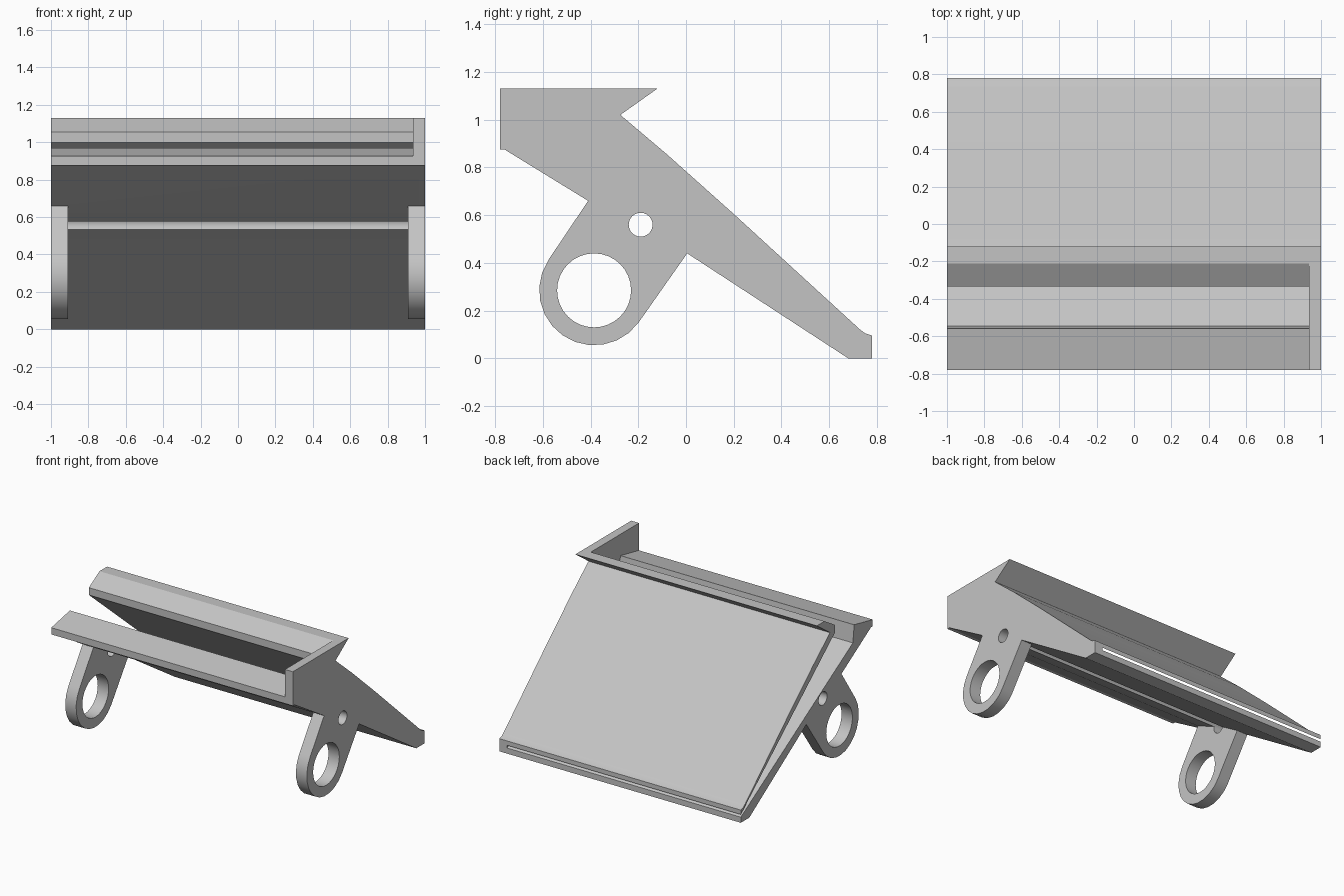
import bpy
import bmesh
from math import cos, sin, radians

cube = bpy.data.objects.get("Cube")
if cube:
    bpy.data.objects.remove(cube)

grey = bpy.data.materials.new("light_grey")
grey.use_nodes = True
grey.diffuse_color = (0.55, 0.55, 0.55, 1)
grey.node_tree.nodes["Principled BSDF"].inputs["Base Color"].default_value = grey.diffuse_color


def prism(name, outline, x0, x1):
    """Extrude a (y, z) outline along x."""
    bm = bmesh.new()
    face = bm.faces.new([bm.verts.new((x0, y, z)) for y, z in outline])
    out = bmesh.ops.extrude_face_region(bm, geom=[face])
    moved = [g for g in out["geom"] if isinstance(g, bmesh.types.BMVert)]
    bmesh.ops.translate(bm, verts=moved, vec=(x1 - x0, 0, 0))
    bmesh.ops.recalc_face_normals(bm, faces=bm.faces)
    mesh = bpy.data.meshes.new(name)
    bm.to_mesh(mesh)
    bm.free()
    mesh.materials.append(grey)
    obj = bpy.data.objects.new(name, mesh)
    bpy.context.collection.objects.link(obj)
    return obj


def arc(cy, cz, r, start, end, steps):
    angles = [radians(start + (end - start) * i / steps) for i in range(steps + 1)]
    return [(cy + r * cos(a), cz + r * sin(a)) for a in angles]


def combine(target, tool, operation):
    """Apply a boolean and discard the tool."""
    mod = target.modifiers.new(operation, "BOOLEAN")
    mod.operation = operation
    mod.solver = "EXACT"
    mod.object = tool
    bpy.context.view_layer.objects.active = target
    bpy.ops.object.modifier_apply(modifier=mod.name)
    bpy.data.objects.remove(tool)


# Sloped body with the full side outline
body = prism("sloped_holder", [
    (-.78, .875), (-.78, 1.13), (-.12, 1.13), (-.275, 1.02), (-.08, .855),
    (.2, .605), (.73, .12), (.75, .105), (.78, .095), (.78, 0), (.68, 0),
    (.005, .44), (-.14, .53), (-.41, .66), (-.76, .875)], -1, 1)

# Tapered pocket, open at one end, the front and the lower edge
pocket = prism("pocket_cutter", [
    (-.86, .909), (-.56, .97), (-.545, .84), (.8, .03), (.8, .045),
    (-.335, 1.0), (-.335, 1.055), (-.21, 1.13), (-.16, 1.16), (-.86, 1.16)],
    -1.1, .935)
combine(body, pocket, "DIFFERENCE")

# Pair of mounting ears
ear_outline = ([(.005, .44), (0, .46), (-.38, .675), (-.41, .66)]
               + arc(-.385, .285, .23, 146, 324, 12))
for x0, x1 in ((-1, -.91), (.91, 1)):
    combine(body, prism("ear", ear_outline, x0, x1), "UNION")

# Large ear holes and the long rod hole
for cy, cz, r, n in ((-.385, .285, .155, 32), (-.19, .56, .05, 24)):
    hole = prism("hole_cutter", arc(cy, cz, r, 0, 360, n)[:-1], -1.2, 1.2)
    combine(body, hole, "DIFFERENCE")

bpy.ops.object.select_all(action="DESELECT")
body.select_set(True)
bpy.context.view_layer.objects.active = body
bpy.ops.object.shade_smooth_by_angle(angle=radians(25))
